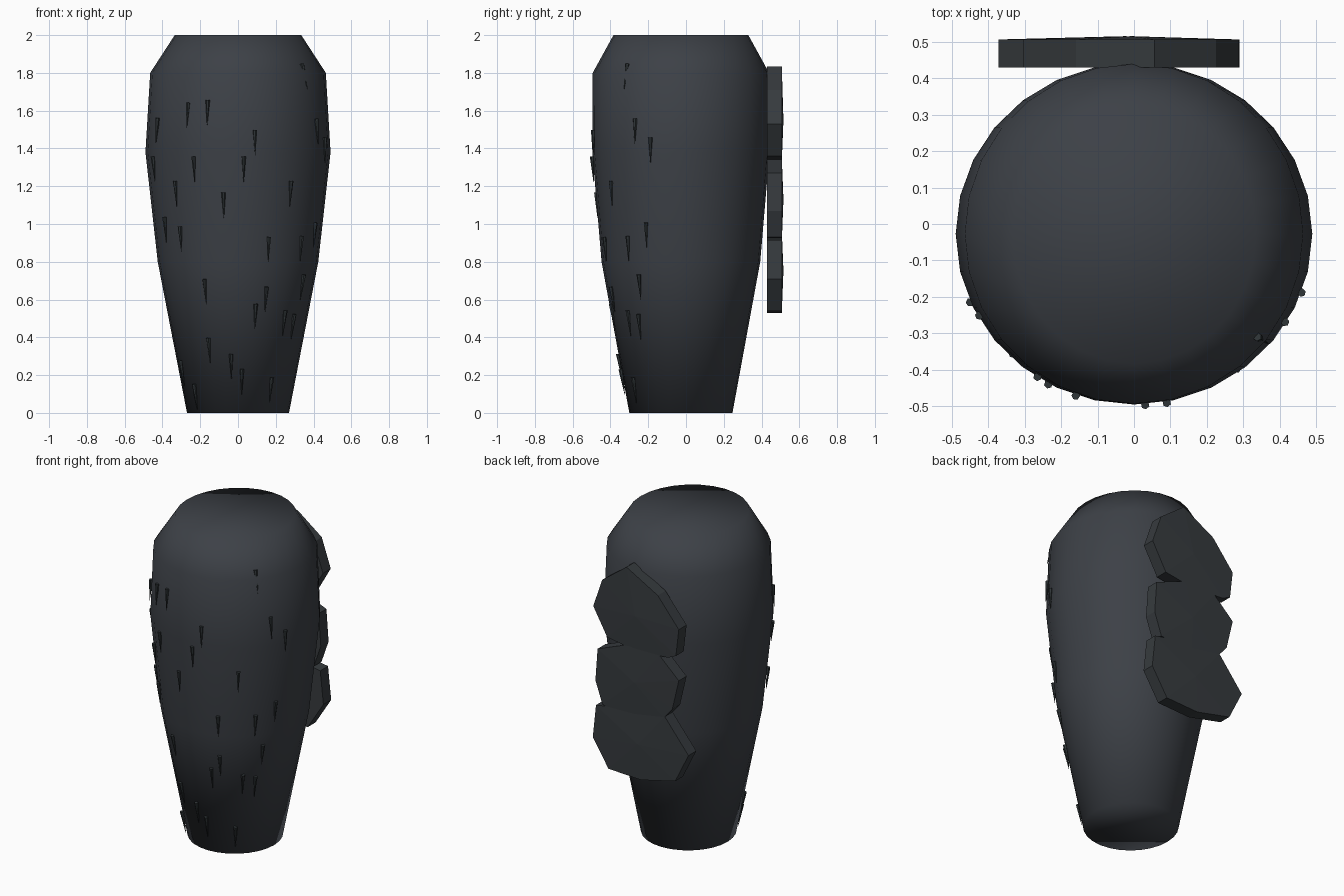
import bpy, bmesh, math
from mathutils import Vector

if "Cube" in bpy.data.objects:
    bpy.data.objects.remove(bpy.data.objects["Cube"])

def material(name, rgb):
    m = bpy.data.materials.new(name)
    m.diffuse_color = (*rgb, 1)
    m.use_nodes = True
    m.node_tree.nodes["Principled BSDF"].inputs["Base Color"].default_value = m.diffuse_color
    return m

SLATE = material("slate grey", (0.046, 0.052, 0.062))
PLATE = material("dark plate grey", (0.037, 0.043, 0.048))
SPINE = material("charcoal", (0.028, 0.035, 0.038))

def finish(bm, name, mat, smooth=False):
    bmesh.ops.recalc_face_normals(bm, faces=bm.faces)
    for f in bm.faces:
        f.smooth = smooth
    me = bpy.data.meshes.new(name)
    bm.to_mesh(me)
    bm.free()
    me.materials.append(mat)
    ob = bpy.data.objects.new(name, me)
    bpy.context.collection.objects.link(ob)
    return ob

# body: tapering barrel of 28 sides, rings as (z, x radius, y radius)
RINGS = [(0, .27, .273), (.8, .425, .42), (1.38, .49, .469), (1.8, .465, .467), (2, .335, .357)]
CY, SIDES = -0.027, 28

def surface(z, a):
    """Point on the body at height z; angle a is measured from the front."""
    for (z0, x0, y0), (z1, x1, y1) in zip(RINGS, RINGS[1:]):
        if z <= z1:
            break
    t = (z - z0) / (z1 - z0)
    rx, ry = x0 + t * (x1 - x0), y0 + t * (y1 - y0)
    return Vector((rx * math.sin(a), CY - ry * math.cos(a), z)), rx

bm = bmesh.new()
rings = [[bm.verts.new(surface(z, 2 * math.pi * i / SIDES)[0]) for i in range(SIDES)]
         for z, _, _ in RINGS]
for lo, hi in zip(rings, rings[1:]):
    for i in range(SIDES):
        j = (i + 1) % SIDES
        bm.faces.new((lo[i], lo[j], hi[j], hi[i]))
bm.faces.new(rings[0])
bm.faces.new(rings[-1])
finish(bm, "body", SLATE, smooth=True)

# back plates: irregular thick polygons (x, z), slightly crowned on the outside
PLATES = {
    "upper_plate": [(.057, 1.835), (-.16, 1.715), (-.305, 1.54), (-.285, 1.37),
                    (-.23, 1.345), (.0, 1.33), (.19, 1.36), (.287, 1.53), (.225, 1.71)],
    "middle_plate": [(.04, 1.355), (-.17, 1.345), (-.305, 1.22), (-.26, 1.03),
                     (-.2, .96), (.0, .90), (.223, .93), (.272, 1.07), (.257, 1.27)],
    "lower_plate": [(.0, .96), (-.208, .97), (-.372, .77), (-.28, .585),
                    (-.044, .53), (.182, .54), (.29, .71), (.268, .915)],
}
for name, pts in PLATES.items():
    bm = bmesh.new()
    inner = bm.faces.new([bm.verts.new((x, .43, z)) for x, z in pts])
    outer = bmesh.ops.extrude_face_region(bm, geom=[inner], use_keep_orig=True)["geom"]
    bmesh.ops.translate(bm, vec=(0, .077, 0),
                        verts=[v for v in outer if isinstance(v, bmesh.types.BMVert)])
    bmesh.ops.recalc_face_normals(bm, faces=bm.faces)
    cap = [f for f in bm.faces if f.calc_center_median().y > .5]
    centre = bmesh.ops.poke(bm, faces=cap)["verts"]
    for v in centre:
        v.co.y += .009
    finish(bm, name, PLATE)

# spines: thin cones lying down the front, as (x, centre height)
SPOTS = [(.36, 1.78), (-.265, 1.575), (-.16, 1.59), (-.425, 1.495), (.415, 1.49), (.09, 1.43),
         (.46, 1.39), (.03, 1.29), (-.23, 1.29), (-.44, 1.29), (-.325, 1.16), (.275, 1.16),
         (-.075, 1.10), (-.38, .97), (-.3, .92), (.4, .94), (.16, .865), (.33, .87),
         (-.17, .64), (.335, .665), (.145, .6), (.09, .51), (.24, .475), (.285, .455),
         (-.15, .33), (-.035, .245), (-.29, .21), (.02, .165), (-.22, .085), (.17, .12)]
bm = bmesh.new()
for x, z in SPOTS:
    a = math.asin(max(-1, min(1, x / surface(z, 0)[1])))
    out = Vector((math.sin(a), -math.cos(a), 0))
    top = surface(z + .067, a)[0] + out * .004
    tip = surface(z - .067, a)[0] + out * .007
    d = tip - top
    turn = Vector((0, 0, 1)).rotation_difference(d).to_matrix().to_4x4()
    turn.translation = (top + tip) / 2
    bmesh.ops.create_cone(bm, cap_ends=True, segments=6, radius1=.012, radius2=.001,
                          depth=d.length, matrix=turn)
finish(bm, "front_spines", SPINE)
